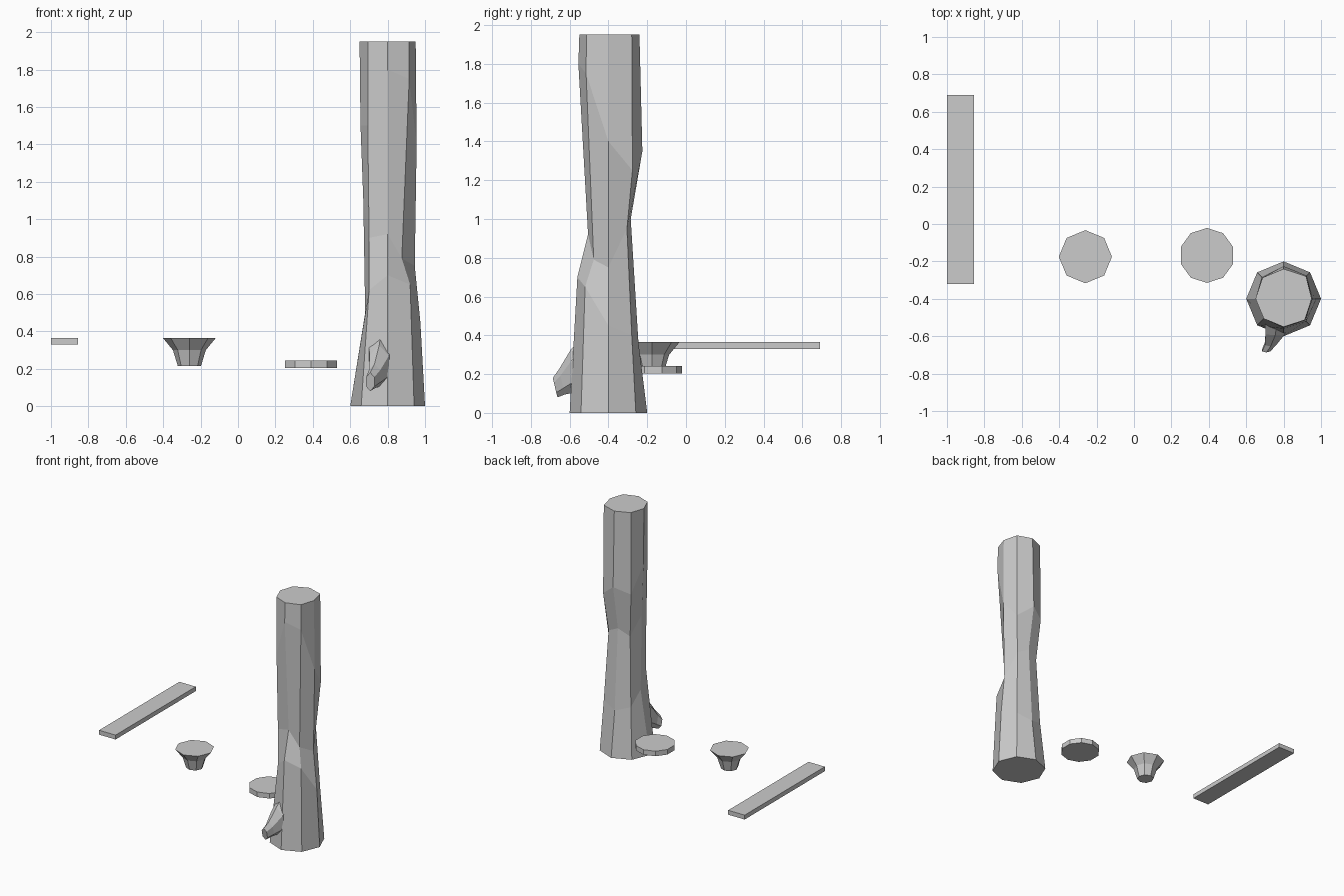
import bpy, bmesh
from math import sin, cos, pi, tau

if "Cube" in bpy.data.objects:
    bpy.data.objects.remove(bpy.data.objects["Cube"])

GREY = (0.6, 0.6, 0.6, 1)
grey = bpy.data.materials.new("plain grey")
grey.use_nodes = True
grey.diffuse_color = GREY
grey.node_tree.nodes["Principled BSDF"].inputs["Base Color"].default_value = GREY


def loft(name, rings):
    """Skin a stack of equal-length point rings and cap both ends."""
    bm = bmesh.new()
    loops = [[bm.verts.new(p) for p in ring] for ring in rings]
    n = len(loops[0])
    for low, high in zip(loops, loops[1:]):
        for i in range(n):
            j = (i + 1) % n
            bm.faces.new((low[i], low[j], high[j], high[i]))
    bm.faces.new(loops[0][::-1])
    bm.faces.new(loops[-1])
    bmesh.ops.recalc_face_normals(bm, faces=bm.faces)
    mesh = bpy.data.meshes.new(name)
    bm.to_mesh(mesh)
    bm.free()
    mesh.materials.append(grey)
    obj = bpy.data.objects.new(name, mesh)
    bpy.context.collection.objects.link(obj)
    return obj


def turned(name, x, y, sides, profile, start=0):
    """Faceted round part from (radius, height) pairs."""
    angles = [start + tau * i / sides for i in range(sides)]
    loft(name, [[(x + r * cos(a), y + r * sin(a), z) for a in angles]
                for r, z in profile])


# Flat plank
loft("plank", [[(-1, -.32, z), (-.855, -.32, z), (-.855, .69, z), (-1, .69, z)]
               for z in (.33, .365)])

# Flared stump and thin disc
turned("flared_cup", -.26, -.175, 8, [(.062, .215), (.088, .3), (.142, .365)])
turned("disc", .39, -.168, 10, [(.147, .203), (.147, .243)], pi / 2)

# Trunk: each of the eight corner lines bends at its own (radius, height)
corners = [
    [(.175, .45), (.145, .75), (.155, 1.4), (.15, 1.95)],
    [(.17, .4), (.135, .95), (.175, 1.25), (.17, 1.95)],
    [(.155, .36), (.115, 1), (.175, 1.35), (.16, 1.95)],
    [(.16, .4), (.13, .95), (.165, 1.3), (.16, 1.95)],
    [(.12, .5), (.13, 1.1), (.145, 1.5), (.15, 1.95)],
    [(.14, .62), (.14, .9), (.15, 1.5), (.15, 1.95)],
    [(.16, .7), (.105, .92), (.155, 1.8), (.15, 1.95)],
    [(.17, .65), (.107, .79), (.163, 1.75), (.16, 1.95)],
]
trunk_rings = []
for level in range(5):
    ring = []
    for k, line in enumerate(corners):
        r, z = ([(.2, 0)] + line)[level]
        a = tau * k / 8
        ring.append((.8 + r * cos(a), -.4 + r * sin(a), z))
    trunk_rings.append(ring)
loft("trunk", trunk_rings)

# Broken branch stub: sections (x, y, z, half width, half height, lean)
stub = [(.765, -.52, .25, .075, .15, 0),
        (.755, -.585, .215, .06, .11, .01),
        (.73, -.64, .16, .035, .065, .015),
        (.707, -.675, .13, .025, .05, .012)]
loft("branch_stub", [[(x + w * sin(tau * i / 6), y - d * cos(tau * i / 6),
                       z + h * cos(tau * i / 6)) for i in range(6)]
                     for x, y, z, w, h, d in stub])
